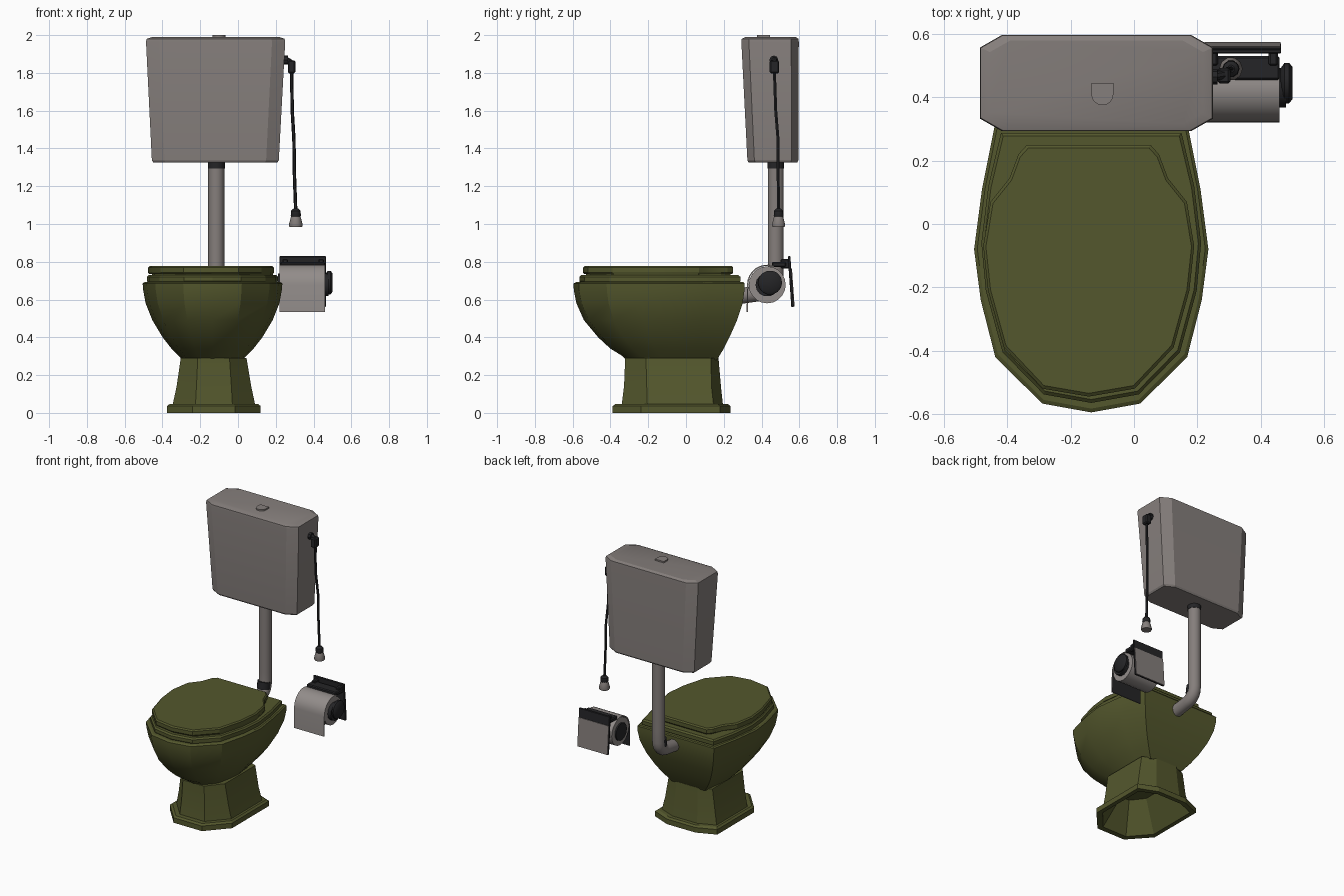
import bpy, bmesh, math
from mathutils import Vector, Matrix

if "Cube" in bpy.data.objects:
    bpy.data.objects.remove(bpy.data.objects["Cube"])

CX = -0.135  # centre line of the bowl


def material(name, rgb):
    m = bpy.data.materials.new(name)
    m.diffuse_color = (*rgb, 1)
    m.use_nodes = True
    m.node_tree.nodes["Principled BSDF"].inputs["Base Color"].default_value = m.diffuse_color
    return m


OLIVE = material("olive ceramic", (0.088, 0.096, 0.026))
GREY = material("warm grey", (0.235, 0.21, 0.20))
PAPER = material("paper", (0.29, 0.265, 0.255))
BLACK = material("black metal", (0.018, 0.018, 0.02))


def finish(bm, name, mat, angle=28):
    bmesh.ops.recalc_face_normals(bm, faces=bm.faces)
    me = bpy.data.meshes.new(name)
    bm.to_mesh(me)
    bm.free()
    me.materials.append(mat)
    ob = bpy.data.objects.new(name, me)
    bpy.context.collection.objects.link(ob)
    bpy.ops.object.select_all(action='DESELECT')
    ob.select_set(True)
    bpy.context.view_layer.objects.active = ob
    bpy.ops.object.shade_smooth_by_angle(angle=math.radians(angle))
    return ob


def loft(name, rings, mat, angle=28):
    bm = bmesh.new()
    vs = [[bm.verts.new(p) for p in r] for r in rings]
    n = len(rings[0])
    for a, b in zip(vs, vs[1:]):
        for i in range(n):
            j = (i + 1) % n
            bm.faces.new((a[i], a[j], b[j], b[i]))
    bm.faces.new(vs[0])
    bm.faces.new(vs[-1])
    return finish(bm, name, mat, angle)


def outline(half, z, cx=CX, s=1.0, cy=0.0):
    # half outline, front centre to back right, mirrored about cx
    pts = half + [(-x, y) for x, y in reversed(half) if x > 0]
    return [(cx + x * s, cy + (y - cy) * s, z) for x, y in pts]


def chamfer_rect(x0, x1, y0, y1, z, cx, f, b=None):
    # rectangle with cut corners: cx along x, f / b along y at the front / back
    b = f if b is None else b
    return [(x0 + cx, y0, z), (x1 - cx, y0, z), (x1, y0 + f, z), (x1, y1 - b, z),
            (x1 - cx, y1, z), (x0 + cx, y1, z), (x0, y1 - b, z), (x0, y0 + f, z)]


def box(name, lo, hi, mat, bevel=0.0, rot_x=0.0):
    lo, hi = Vector(lo), Vector(hi)
    bm = bmesh.new()
    m = (Matrix.Translation((lo + hi) / 2) @ Matrix.Rotation(rot_x, 4, 'X')
         @ Matrix.Diagonal((*(hi - lo), 1)))
    bmesh.ops.create_cube(bm, size=1, matrix=m)
    if bevel:
        bmesh.ops.bevel(bm, geom=bm.edges[:], offset=bevel, segments=1, affect='EDGES')
    return finish(bm, name, mat)


def tube(name, path, radii, mat, sides=12):
    # round rings along a path, each facing the mean direction of its neighbours
    path = [Vector(p) for p in path]
    rings = []
    for i, p in enumerate(path):
        a = path[max(i - 1, 0)]
        b = path[min(i + 1, len(path) - 1)]
        d = (b - a).normalized()
        u = Vector((1, 0, 0)) if abs(d.x) < 0.9 else Vector((0, 1, 0))
        v = d.cross(u).normalized()
        u = v.cross(d)
        r = radii[i] if isinstance(radii, (list, tuple)) else radii
        rings.append([p + r * (u * math.cos(t) + v * math.sin(t))
                      for t in (2 * math.pi * k / sides for k in range(sides))])
    return loft(name, rings, mat, 40)


# --- bowl: rim outline shrunk level by level (z, half width, front y, back y)
rim = [(0, -0.595), (0.155, -0.567), (0.303, -0.42), (0.349, -0.24), (0.37, -0.08),
       (0.345, 0.11), (0.305, 0.31)]
levels = [(0.28, 0.16, -0.315, 0.165), (0.30, 0.178, -0.335, 0.175), (0.34, 0.217, -0.40, 0.2),
          (0.40, 0.264, -0.465, 0.23), (0.49, 0.318, -0.54, 0.27), (0.58, 0.354, -0.58, 0.30),
          (0.65, 0.367, -0.594, 0.31), (0.685, 0.37, -0.595, 0.31), (0.692, 0.36, -0.583, 0.305)]
rings = []
for z, w, f, b in levels:
    scaled = [(x * w / 0.37, f + (y + 0.595) / 0.905 * (b - f)) for x, y in rim]
    rings.append(outline(scaled, z))
loft("bowl", rings, OLIVE)

# --- pedestal and foot in one piece, hollow underneath
loft("pedestal", [chamfer_rect(-0.23, -0.02, -0.24, 0.10, 0.20, 0.07, 0.09, 0.03),
                  chamfer_rect(-0.345, 0.09, -0.35, 0.206, 0.0, 0.12, 0.14, 0.05),
                  chamfer_rect(-0.375, 0.12, -0.388, 0.236, 0.0, 0.135, 0.15, 0.055),
                  chamfer_rect(-0.375, 0.12, -0.388, 0.236, 0.036, 0.135, 0.15, 0.055),
                  chamfer_rect(-0.362, 0.107, -0.374, 0.222, 0.047, 0.13, 0.145, 0.055),
                  chamfer_rect(-0.345, 0.09, -0.34, 0.195, 0.047, 0.12, 0.135, 0.05),
                  chamfer_rect(-0.325, 0.07, -0.328, 0.185, 0.14, 0.105, 0.12, 0.05),
                  chamfer_rect(-0.303, 0.045, -0.322, 0.172, 0.29, 0.09, 0.11, 0.04)], OLIVE, 20)

# --- seat and lid
seat = [(0, -0.565), (0.15, -0.538), (0.28, -0.405), (0.333, -0.21), (0.347, -0.06),
        (0.325, 0.12), (0.285, 0.288)]
lid = [(0, -0.545), (0.145, -0.52), (0.268, -0.39), (0.318, -0.21), (0.333, -0.07),
       (0.31, 0.07), (0.25, 0.145), (0.222, 0.22), (0.195, 0.25)]
loft("seat", [outline(seat, z, s=s, cy=-0.13) for z, s in
              ((0.688, 0.985), (0.697, 1), (0.72, 1), (0.73, 0.975))], OLIVE, 20)
loft("seat_gap", [outline(lid, z, s=0.965, cy=-0.13) for z in (0.722, 0.742)], OLIVE, 20)
loft("lid", [outline(lid, z, CX - 0.008, s, -0.13) for z, s in
             ((0.735, 0.985), (0.743, 1), (0.77, 1), (0.778, 0.975))], OLIVE, 20)

# --- cistern: tapered box with chamfered corners and a shallow crowned top
loft("cistern", [chamfer_rect(-0.448, 0.208, 0.332, 0.588, 1.325, 0.065, 0.035),
                 chamfer_rect(-0.456, 0.216, 0.325, 0.595, 1.337, 0.067, 0.037),
                 chamfer_rect(-0.487, 0.25, 0.293, 0.597, 1.965, 0.07, 0.04),
                 chamfer_rect(-0.484, 0.247, 0.295, 0.596, 1.98, 0.07, 0.04),
                 chamfer_rect(-0.455, 0.218, 0.315, 0.580, 1.99, 0.065, 0.037)], GREY, 20)
arc = [(-0.1 + 0.035 * math.cos(t), 0.41 + 0.035 * math.sin(t))
       for t in (math.pi + math.pi * k / 8 for k in range(9))]
button = arc + [(-0.065, 0.445), (-0.135, 0.445)]
loft("flush_button", [[(x, y, z) for x, y in button] for z in (1.985, 2.0)], GREY)

# --- flush pipe with elbow into the back of the bowl
PX, PY = -0.115, 0.475
bend = [(PX, PY - 0.08 * (1 - math.cos(t)), 0.715 - 0.08 * math.sin(t))
        for t in (math.radians(80) * k / 5 for k in range(6))]
tube("flush_pipe", [(PX, PY, 1.34), (PX, PY, 0.80)] + bend + [(PX, 0.28, 0.618)], 0.043, GREY, 14)
tube("upper_collar", [(PX, PY, 1.33), (PX, PY, 1.295)], 0.045, BLACK, 14)
tube("elbow_collar", [(PX, PY - 0.012, 0.73), (PX, PY - 0.02, 0.68)], 0.045, BLACK, 14)
bpy.data.objects["elbow_collar"].scale = (1, 1, 1)

# --- pull lever, chain and handle
tube("lever_pivot", [(0.225, 0.465, 1.868), (0.264, 0.465, 1.868)], 0.024, BLACK, 8)
tube("lever_arm", [(0.245, 0.465, 1.878), (0.288, 0.472, 1.85)], 0.015, BLACK, 8)
box("lever_end", (0.264, 0.443, 1.798), (0.304, 0.493, 1.866), BLACK, 0.007)
tube("pull_chain", [(0.284, 0.468, 1.81), (0.287, 0.475, 1.6), (0.296, 0.487, 1.45),
                    (0.299, 0.488, 1.25), (0.306, 0.49, 1.06)], 0.009, BLACK, 6)
tube("handle_cap", [(0.306, 0.49, z) for z in (1.082, 1.07, 1.045, 1.035)],
     [0.012, 0.025, 0.027, 0.022], BLACK, 10)
tube("pull_handle", [(0.306, 0.49, z) for z in (1.045, 1.03, 0.995, 0.985)],
     [0.022, 0.028, 0.037, 0.034], GREY, 10)

# --- paper holder: leaning back plate, top bar, spindle and knob
tilt = math.radians(4)
box("holder_plate", (0.22, 0.548, 0.56), (0.465, 0.562, 0.83), BLACK, 0.003, tilt)
box("plate_back_panel", (0.223, 0.560, 0.562), (0.462, 0.568, 0.765), GREY, 0, tilt)
box("holder_top_bar", (0.225, 0.455, 0.772), (0.46, 0.53, 0.80), BLACK, 0.006)
for i, x in enumerate((0.235, 0.425)):
    box(f"holder_arm_{i + 1}", (x, 0.50, 0.765), (x + 0.03, 0.55, 0.815), BLACK, 0.006)
RY, RZ = 0.43, 0.678
tube("spindle", [(0.212, RY, RZ), (0.48, RY, RZ)], 0.062, BLACK, 14)
tube("spindle_knob", [(x, RY + 0.015, RZ + 0.012) for x in (0.462, 0.475, 0.49, 0.501)],
     [0.045, 0.064, 0.064, 0.05], BLACK, 14)

# --- paper roll and hanging sheet with a dark back
tube("paper_roll", [(0.222, RY, RZ), (0.455, RY, RZ)], 0.098, PAPER, 20)
curl = [math.radians(70 + 110 * k / 8) for k in range(9)]
outer = [(RY + 0.107 * math.cos(t), RZ + 0.107 * math.sin(t)) for t in curl] + [(0.321, 0.535)]
inner = [(RY + 0.10 * math.cos(t), RZ + 0.10 * math.sin(t)) for t in curl] + [(0.327, 0.535)]
sheet = outer + inner[::-1]
ob = loft("paper_sheet", [[(x, y, z) for y, z in sheet] for x in (0.22, 0.46)], PAPER)
ob.data.materials.append(BLACK)
for p in ob.data.polygons:
    if p.normal.y > 0.9 and p.center.z < RZ:
        p.material_index = 1
